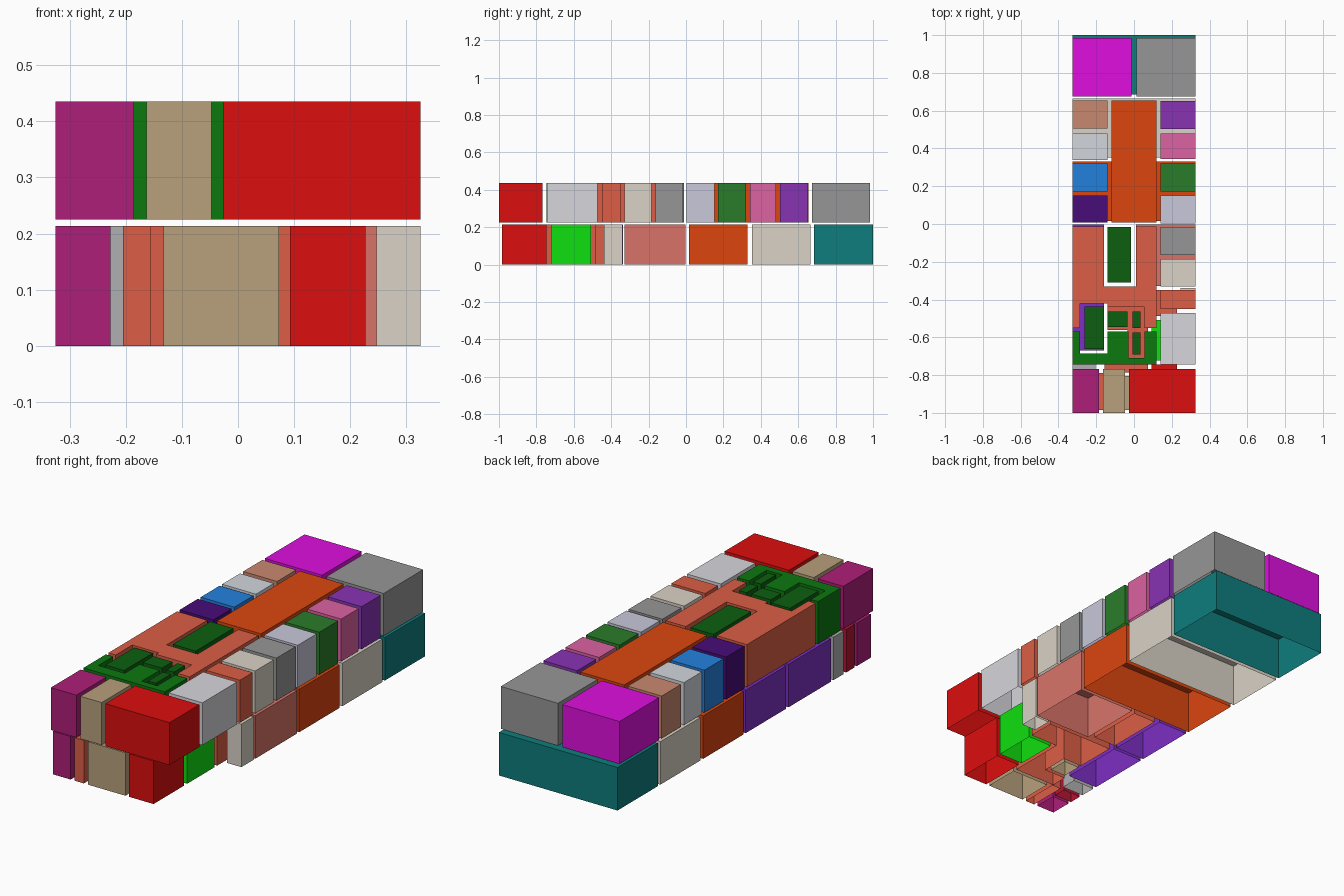
import bpy, bmesh

if "Cube" in bpy.data.objects:
    bpy.data.objects.remove(bpy.data.objects["Cube"])

LOW = (0.0, 0.213)
UP = (0.225, 0.435)
mats = {}


def material(hexcol):
    """One flat colour per hex code."""
    if hexcol not in mats:
        m = bpy.data.materials.new("colour_" + hexcol)
        rgb = [int(hexcol[i:i + 2], 16) / 255 for i in (0, 2, 4)]
        lin = [c / 12.92 if c < 0.04 else ((c + 0.055) / 1.055) ** 2.4 for c in rgb]
        m.diffuse_color = (*lin, 1)
        m.use_nodes = True
        m.node_tree.nodes["Principled BSDF"].inputs["Base Color"].default_value = m.diffuse_color
        mats[hexcol] = m
    return mats[hexcol]


def room(name, level, outline, colour):
    """Walls and ceiling over a plan outline; the underside stays open."""
    z0, z1 = level
    bm = bmesh.new()
    lo = [bm.verts.new((x, y, z0)) for x, y in outline]
    hi = [bm.verts.new((x, y, z1)) for x, y in outline]
    n = len(outline)
    for i in range(n):
        j = (i + 1) % n
        bm.faces.new((lo[i], lo[j], hi[j], hi[i]))
    bm.faces.new(hi)
    area = sum(outline[i][0] * outline[(i + 1) % n][1]
               - outline[(i + 1) % n][0] * outline[i][1] for i in range(n))
    if area < 0:
        bmesh.ops.reverse_faces(bm, faces=bm.faces[:])
    me = bpy.data.meshes.new(name)
    bm.to_mesh(me)
    bm.free()
    me.materials.append(material(colour))
    bpy.context.collection.objects.link(bpy.data.objects.new(name, me))


def box(name, level, x0, x1, y0, y1, colour):
    room(name, level, [(x0, y0), (x1, y0), (x1, y1), (x0, y1)], colour)


W = 0.325

# upper floor: large end rooms
box("upper_back_left_room", UP, -W, -0.012, 0.675, 0.985, "DF0FDF")
box("upper_back_right_room", UP, 0.012, W, 0.675, 0.985, "969696")
box("upper_front_right_room", UP, -0.027, W, -1, -0.767, "DC0E0E")
box("upper_front_middle_room", UP, -0.163, -0.047, -1, -0.767, "B8A07C")
box("upper_front_left_room", UP, -W, -0.185, -1, -0.767, "AE1E78")

# upper floor: rows of small rooms either side of the hallway
for i, (y0, y1, c) in enumerate([(0.505, 0.655, "C98870"), (0.34, 0.48, "D2D7DE"),
                                 (0.172, 0.32, "2380DC"), (0.008, 0.15, "480C78")]):
    box(f"upper_left_room_{i + 1}", UP, -W, -0.14, y0, y1, c)
for i, (y0, y1, c) in enumerate([(0.503, 0.652, "8833B4"), (0.343, 0.48, "DC62A2"),
                                 (0.172, 0.32, "2A7C2A"), (0.003, 0.152, "C9C8DA"),
                                 (-0.163, -0.015, "969696"), (-0.33, -0.185, "DAD2C6"),
                                 (-0.45, -0.35, "DC5E46"), (-0.743, -0.472, "D6D6DC")]):
    box(f"upper_right_room_{i + 1}", UP, 0.14, W, y0, y1, c)
box("upper_back_hallway", UP, -0.12, 0.12, 0.008, 0.655, "DC460F")

# upper floor: hallway and lobby with notches around the shafts
room("upper_front_hallway", UP, [
    (-W, -.012), (-.16, -.012), (-.16, -.33), (.01, -.33), (.01, -.012), (.12, -.012),
    (.12, -.55), (.055, -.55), (.055, -.44), (-.14, -.44), (-.14, -.42), (-.285, -.42),
    (-.285, -.55), (-W, -.55)], "DC5E46")
room("upper_lobby", UP, [
    (-W, -.57), (-.285, -.57), (-.285, -.685), (-.14, -.685), (-.14, -.57), (-.03, -.57),
    (-.03, -.71), (.055, -.71), (.055, -.57), (.12, -.57), (.12, -.745), (-W, -.745)],
    "0C780F")

# upper floor: shafts
for i, s in enumerate([(-.14, -.015, -.31, -.015), (-.262, -.16, -.663, -.438),
                       (-.14, -.035, -.545, -.463), (-.008, .034, -.55, -.463),
                       (-.008, .034, -.692, -.575)]):
    box(f"shaft_{i + 1}", UP, *s, "0C5F0F")

# lower floor: full width halls
box("lower_back_hall", LOW, -W, W, 0.685, 1.0, "0F7D7D")
box("lower_middle_hall", LOW, -W, W, 0.352, 0.665, "DAD2C6")
box("lower_centre_hall", LOW, -W, W, 0.015, 0.33, "DC460F")

# lower floor: side rooms
box("lower_right_room", LOW, 0.01, W, -0.328, -0.003, "D87468")
box("lower_left_room_1", LOW, -W, -0.16, -0.32, -0.003, "7D2FC3")
box("lower_left_room_2", LOW, -W, -0.16, -0.67, -0.338, "7D2FC3")
box("lower_right_closet", LOW, 0.247, W, -0.438, -0.34, "DAD2C6")
box("lower_green_room", LOW, 0.093, 0.227, -0.722, -0.507, "0FE00F")
box("lower_small_store", LOW, -0.325, -0.205, -0.77, -0.69, "B0B0B2")
box("lower_left_closet", LOW, -W, -0.227, -0.855, -0.79, "B41432")

# lower floor: front rooms
box("lower_front_left_room", LOW, -W, -0.227, -0.985, -0.872, "AE1E78")
box("lower_front_entry", LOW, -0.205, -0.155, -0.985, -0.79, "DC5E46")
box("lower_front_middle_room", LOW, -0.133, 0.073, -0.985, -0.805, "B8A07C")
box("lower_front_right_room", LOW, 0.093, 0.227, -0.985, -0.745, "DC0E0E")

# lower floor: L-shaped hallway and stair
room("lower_hallway", LOW, [
    (-.155, -.785), (.073, -.785), (.073, -.487), (.227, -.487), (.227, -.35),
    (-.14, -.35), (-.14, -.56), (-.035, -.56), (-.035, -.7), (-.155, -.7)], "DC5E46")
box("lower_stair", LOW, -0.14, -0.015, -0.31, -0.015, "DC5E46")
box("lower_inner_closet", LOW, -0.14, -0.055, -0.68, -0.58, "B8A07C")
